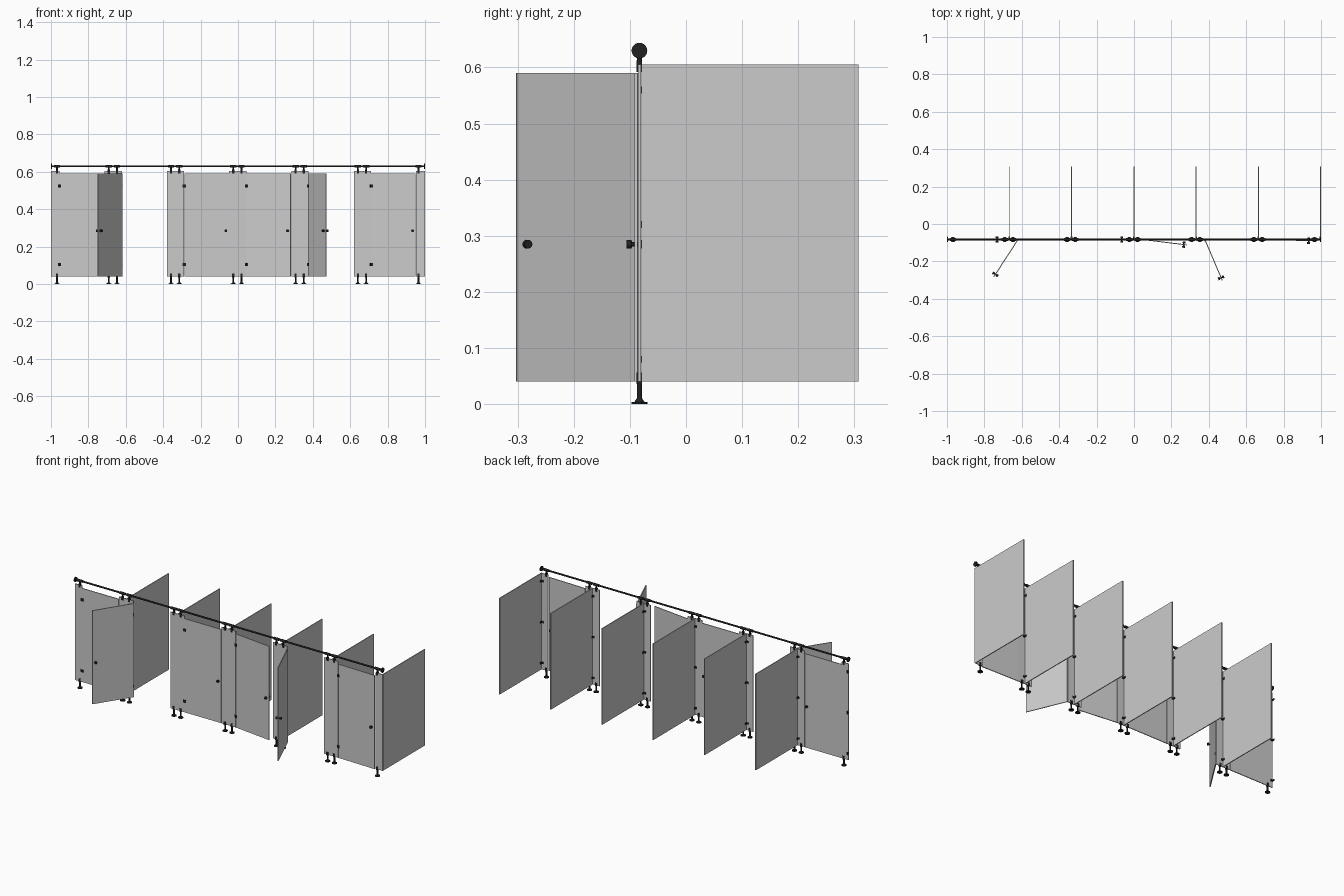
import bpy, bmesh
from math import radians, pi
from mathutils import Matrix, Vector

if "Cube" in bpy.data.objects:
    bpy.data.objects.remove(bpy.data.objects["Cube"])

Y = -0.083            # plane of the stall fronts
T = 0.005             # panel thickness
PITCH = 0.333
DOOR_W = 0.241
Z0, Z1 = 0.04, 0.605

black = bpy.data.materials.new("black_hardware")
black.diffuse_color = (0.015, 0.015, 0.015, 1)
black.use_nodes = True
black.node_tree.nodes["Principled BSDF"].inputs["Base Color"].default_value = black.diffuse_color


def box(bm, lo, hi, m=Matrix()):
    lo, hi = Vector(lo), Vector(hi)
    size = hi - lo
    mat = m @ Matrix.Translation((lo + hi) / 2) @ Matrix.Diagonal((*size, 1))
    bmesh.ops.create_cube(bm, size=1, matrix=mat)


def rod(bm, a, b, r, m=Matrix(), r2=None, seg=20):
    a, b = Vector(a), Vector(b)
    rot = (b - a).to_track_quat('Z', 'Y').to_matrix().to_4x4()
    bmesh.ops.create_cone(bm, cap_ends=True, segments=seg, radius1=r,
                          radius2=r if r2 is None else r2, depth=(b - a).length,
                          matrix=m @ Matrix.Translation((a + b) / 2) @ rot)


def finish(bm, name, mat=None):
    me = bpy.data.meshes.new(name)
    bm.to_mesh(me)
    bm.free()
    ob = bpy.data.objects.new(name, me)
    bpy.context.collection.objects.link(ob)
    if mat:
        me.materials.append(mat)
        bpy.ops.object.select_all(action='DESELECT')
        ob.select_set(True)
        bpy.context.view_layer.objects.active = ob
        bpy.ops.object.shade_smooth_by_angle(angle=radians(35))
    return ob


# Pilasters: (left, right, feet positions)
pilasters = [(-1.0, -0.955, [-0.968])]
for i in range(5):
    c = -0.667 + PITCH * i
    pilasters.append((c - 0.046, c + 0.046, [c - 0.024, c + 0.02]))
pilasters.append((0.952, 1.0, [0.965]))

for n, (x0, x1, feet) in enumerate(pilasters):
    bm = bmesh.new()
    box(bm, (x0, Y - T / 2, Z0), (x1, Y + T / 2, Z1))
    finish(bm, f"pilaster_{n + 1}")

    # Adjustable feet below, rail clamps above
    bm = bmesh.new()
    for x in feet:
        rod(bm, (x, Y, 0), (x, Y, 0.004), 0.014)
        rod(bm, (x, Y, 0.004), (x, Y, 0.010), 0.009, r2=0.005)
        rod(bm, (x, Y, 0.008), (x, Y, 0.042), 0.0045)
        box(bm, (x - 0.006, Y - 0.005, 0.036), (x + 0.006, Y + 0.005, 0.056))
    finish(bm, f"feet_{n + 1}", black)
    bm = bmesh.new()
    for x in feet:
        rod(bm, (x, Y, 0.598), (x, Y, 0.628), 0.0045)
        box(bm, (x - 0.006, Y - 0.005, 0.592), (x + 0.006, Y + 0.005, 0.612))
        rod(bm, (x - 0.017, Y, 0.63), (x + 0.017, Y, 0.63), 0.0075)
    finish(bm, f"rail_clamps_{n + 1}", black)

# Partitions and their corner brackets
for n in range(6):
    x = min(-0.667 + PITCH * n, 1 - T / 2)
    bm = bmesh.new()
    box(bm, (x - T / 2, Y + T / 2 + 0.001, Z0), (x + T / 2, 0.307, Z1))
    finish(bm, f"partition_{n + 1}")
    bm = bmesh.new()
    for z in (0.08, 0.32, 0.56):
        for s in ((-1, 1) if n < 5 else (-1,)):
            xa, xb, xc = x + s * T / 2, x + s * (T / 2 + 0.002), x + s * (T / 2 + 0.012)
            y = Y + T / 2
            box(bm, (min(xa, xb), y, z - 0.006), (max(xa, xb), y + 0.013, z + 0.006))
            box(bm, (min(xa, xc), y, z - 0.006), (max(xa, xc), y + 0.002, z + 0.006))
    finish(bm, f"partition_brackets_{n + 1}", black)

# Brackets fixing the first pilaster to the wall
bm = bmesh.new()
for z in (0.08, 0.32, 0.56):
    y = Y + T / 2
    box(bm, (-1.0, y, z - 0.006), (-0.998, y + 0.013, z + 0.006))
    box(bm, (-1.0, y, z - 0.006), (-0.987, y + 0.002, z + 0.006))
finish(bm, "wall_brackets", black)

# Doors swing about their left edge; angles vary from closed to wide open
for n, deg in enumerate((0, -123, 0, -7, -67, -1.5)):
    hx = pilasters[n][1] + 0.001
    m = Matrix.Translation((hx, Y, 0)) @ Matrix.Rotation(radians(deg), 4, 'Z')
    bm = bmesh.new()
    box(bm, (0, -T / 2, Z0), (DOOR_W - 0.003, T / 2, 0.59), m)
    finish(bm, f"door_{n + 1}")

    # Knobs on both faces
    bm = bmesh.new()
    for s in (-1, 1):
        k = DOOR_W - 0.019
        rod(bm, (k, 0, 0.285), (k, s * 0.009, 0.285), 0.004, m)
        rod(bm, (k, s * 0.008, 0.285), (k, s * 0.017, 0.285), 0.0075, m)
    finish(bm, f"door_knobs_{n + 1}", black)

    # Hinges: one leaf on the pilaster, one on the door, plus a pin
    bm = bmesh.new()
    p = Matrix.Translation((hx, Y, 0))
    for z in (0.105, 0.523):
        f = -T / 2
        box(bm, (-0.009, f - 0.002, z - 0.008), (0, f, z + 0.008), p)
        box(bm, (0, f - 0.002, z - 0.008), (0.009, f, z + 0.008), m)
        rod(bm, (0, f - 0.001, z - 0.008), (0, f - 0.001, z + 0.008), 0.0025, p)
    finish(bm, f"hinges_{n + 1}", black)

# Head rail with round end caps
bm = bmesh.new()
rod(bm, (-1, Y, 0.63), (1, Y, 0.63), 0.005)
for s in (-1, 1):
    rod(bm, (s * 0.994, Y, 0.63), (s * 1.0, Y, 0.63), 0.014, seg=28)
finish(bm, "head_rail", black)
